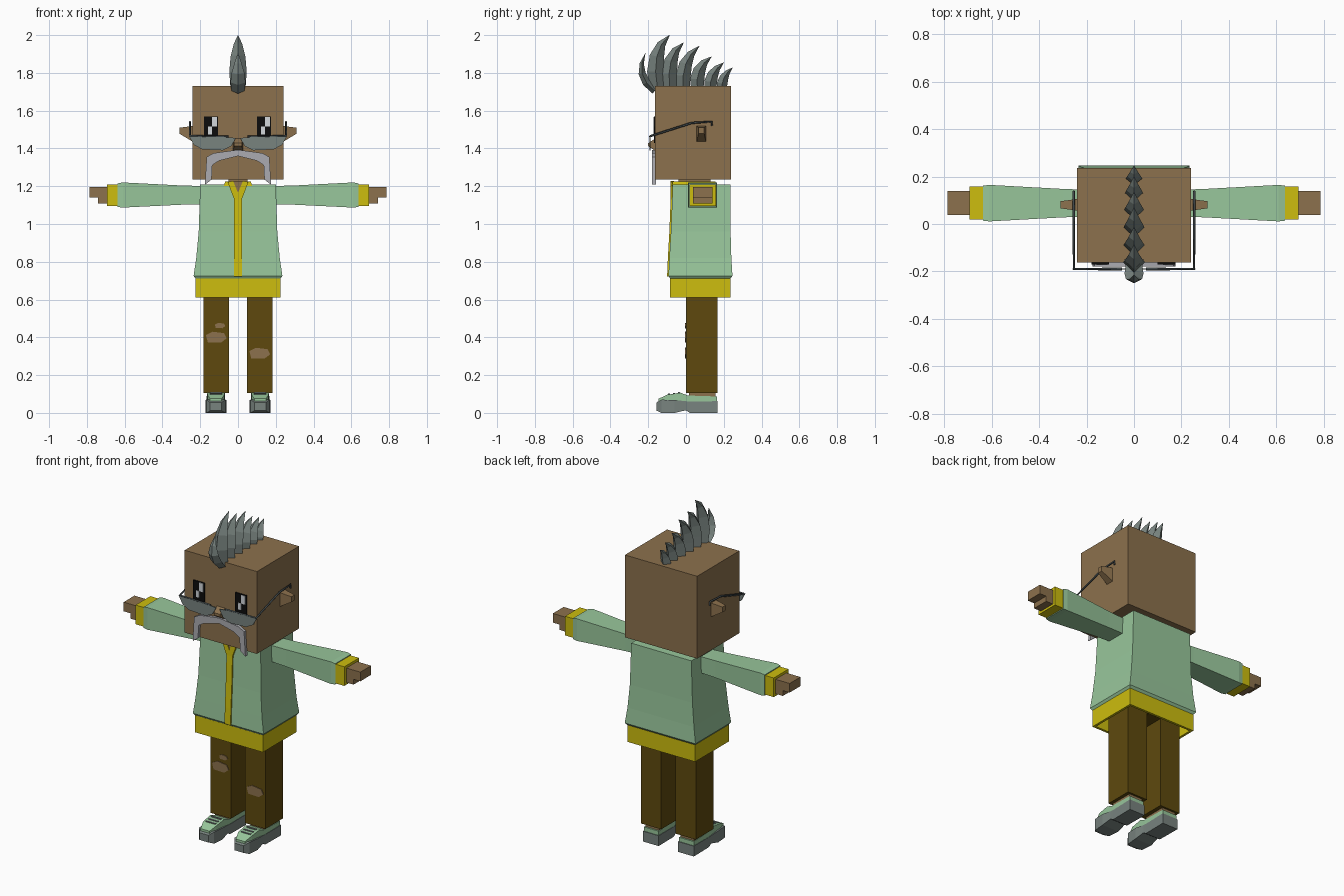
import bpy
import bmesh
from mathutils import Vector

default_cube = bpy.data.objects.get("Cube")
if default_cube:
    bpy.data.objects.remove(default_cube, do_unlink=True)


def make_material(name, hex_colour):
    """Flat material from a display colour, converted to linear."""
    channels = [c / 255 for c in bytes.fromhex(hex_colour)]
    linear = [c / 12.92 if c < .04 else ((c + .055) / 1.055) ** 2.4 for c in channels]
    material = bpy.data.materials.new(name)
    material.use_nodes = True
    material.diffuse_color = (*linear, 1)
    shader = material.node_tree.nodes["Principled BSDF"]
    shader.inputs["Base Color"].default_value = (*linear, 1)
    shader.inputs["Roughness"].default_value = .8
    return material


skin = make_material("brown skin", "8C714D")
green = make_material("mint green cloth", "98C69B")
yellow = make_material("mustard yellow trim", "CDBD0E")
trouser = make_material("dark brown trousers", "5E490D")
grey = make_material("slate grey", "78837F")
silver = make_material("silver whiskers", "ABABB1")
black = make_material("eye black", "0C0C0C")
white = make_material("eye highlight", "D4D8DC")
frame = make_material("dark frame", "40484A")


def build(name, rings, material, caps=True, side=1):
    """Skin a list of equal point rings into a closed flat-shaded part."""
    bm = bmesh.new()
    loops = [[bm.verts.new((p[0] * side, p[1], p[2])) for p in ring] for ring in rings]
    count = len(loops[0])
    for low, high in zip(loops, loops[1:]):
        for i in range(count):
            j = (i + 1) % count
            bm.faces.new((low[i], low[j], high[j], high[i]))
    if caps:
        bm.faces.new(loops[0])
        bm.faces.new(loops[-1])
    bmesh.ops.recalc_face_normals(bm, faces=bm.faces)
    mesh = bpy.data.meshes.new(name)
    bm.to_mesh(mesh)
    bm.free()
    mesh.materials.append(material)
    obj = bpy.data.objects.new(name, mesh)
    bpy.context.collection.objects.link(obj)
    return obj


def loft(name, axis, sections, material, centre=0, side=1, caps=True):
    """Rectangular sections (position, half width, low, high) along an axis."""
    rings = []
    for pos, half, low, high in sections:
        a, b = centre - half, centre + half
        ring = []
        for u, v in ((a, low), (b, low), (b, high), (a, high)):
            ring.append({"x": (pos, u, v), "y": (u, pos, v), "z": (u, v, pos)}[axis])
        rings.append(ring)
    return build(name, rings, material, caps, side)


def box(name, x, y, z, material, side=1):
    return loft(name, "z", [(h, (x[1] - x[0]) / 2, *y) for h in z], material,
                (x[0] + x[1]) / 2, side)


def plate(name, outline, y, depth, material, side=1):
    """Outline in x and z, extruded a little backwards from y."""
    return build(name, [[(x, d, z) for x, z in outline] for d in (y, y + depth)],
                 material, True, side)


def spike(name, base, control, tip, depth, width):
    """Curved horn with a diamond cross-section, in the centre plane."""
    base, control, tip = (Vector((0, *p)) for p in (base, control, tip))
    rings = []
    for t, taper in ((0, .85), (.25, 1), (.5, .85), (.75, .5), (1, .02)):
        middle = base * (1 - t) ** 2 + control * 2 * t * (1 - t) + tip * t * t
        tangent = ((control - base) * (1 - t) + (tip - control) * t).normalized()
        across = Vector((1, 0, 0))
        forward = tangent.cross(across) * depth * taper
        across = across * width * taper
        rings.append([middle + forward, middle + across, middle - forward, middle - across])
    return build(name, rings, grey)


# Head, neck and nose
box("head", (-.24, .24), (-.163, .237), (1.235, 1.73), skin)
box("neck", (-.05, .05), (-.04, .13), (1.2, 1.24), skin)
loft("nose", "y", [(-.16, .027, 1.385, 1.455), (-.2, .02, 1.412, 1.428)], skin)

# Mohawk, front curl first
mohawk = [
    ((-.165, 1.705), (-.275, 1.79), (-.215, 1.905), .022, .04),
    ((-.15, 1.71), (-.19, 1.92), (-.087, 2), .045, .046),
    ((-.085, 1.71), (-.11, 1.89), (-.013, 1.96), .042, .045),
    ((-.015, 1.71), (-.03, 1.87), (.07, 1.942), .04, .044),
    ((.06, 1.71), (.045, 1.83), (.135, 1.886), .038, .042),
    ((.13, 1.71), (.12, 1.8), (.2, 1.855), .034, .038),
    ((.19, 1.71), (.185, 1.78), (.246, 1.828), .028, .034),
]
for number, shape in enumerate(mohawk):
    spike(f"hair_spike_{number + 1}", *shape)

# Moustache: half outline mirrored across the centre
half = [(0, 1.393), (.13, 1.375), (.166, 1.355), (.175, 1.208),
        (.14, 1.235), (.136, 1.312), (.1, 1.335), (0, 1.36)]
whiskers = half + [(-x, z) for x, z in half[-2:0:-1]]
plate("moustache", whiskers, -.18, .02, silver)

# Eyes with stepped highlights
for label, left in (("right", -.18), ("left", .1)):
    box(label + "_eye", (left, left + .075), (-.17, -.16), (1.43, 1.57), black)
    box(label + "_eye_upper_glint", (left + .042, left + .069), (-.173, -.165),
        (1.515, 1.567), white)
    box(label + "_eye_lower_glint", (left + .022, left + .042), (-.173, -.165),
        (1.475, 1.515), white)

for label, side in (("right", -1), ("left", 1)):
    # Ear
    loft(label + "_ear", "x", [(.23, .026, 1.43, 1.52), (.31, .015, 1.478, 1.51)],
         skin, .081, side)

    # Half-moon lens and temple arm
    lens = [(.012, 1.455), (.06, 1.46), (.26, 1.467), (.235, 1.42), (.19, 1.395),
            (.08, 1.39), (.035, 1.412)]
    plate(label + "_lens", lens, -.193, .006, grey, side)
    curve = bpy.data.curves.new(label + "_temple", "CURVE")
    curve.dimensions = "3D"
    curve.bevel_depth = .006
    curve.bevel_resolution = 0
    curve.use_fill_caps = True
    curve.materials.append(frame)
    path = [(.05, -.19, 1.462), (.254, -.19, 1.465), (.254, .03, 1.535),
            (.254, .135, 1.542), (.254, .137, 1.52)]
    line = curve.splines.new("POLY")
    line.points.add(len(path) - 1)
    for point, (x, y, z) in zip(line.points, path):
        point.co = (x * side, y, z, 1)
    bpy.context.collection.objects.link(bpy.data.objects.new(label + "_temple", curve))

    # Sleeve, cuff and hand
    loft(label + "_sleeve", "x", [(.15, .055, 1.105, 1.2), (.3, .06, 1.102, 1.204),
         (.61, .077, 1.087, 1.22), (.637, .074, 1.09, 1.215)], green, .088, side)
    loft(label + "_cuff", "x", [(.63, .07, 1.095, 1.21), (.694, .07, 1.095, 1.21)],
         yellow, .088, side)
    box(label + "_fingers", (.68, .787), (.038, .14), (1.14, 1.195), skin, side)
    box(label + "_palm", (.68, .742), (.038, .14), (1.108, 1.15), skin, side)

    # Trouser leg and ankle
    box(label + "_leg", (.048, .182), (0, .167), (.105, .72), trouser, side)
    box(label + "_ankle", (.072, .162), (.015, .155), (.07, .115), skin, side)

    # Shoe: sole, upper and laces
    loft(label + "_sole", "y", [(-.157, .03, .012, .055), (-.13, .05, 0, .07),
         (-.06, .056, 0, .068), (0, .05, .014, .062), (.02, .05, 0, .06),
         (.167, .052, 0, .062)], grey, .117, side)
    loft(label + "_shoe_upper", "y", [(-.145, .03, .05, .075), (-.1, .045, .05, .096),
         (-.03, .047, .05, .107), (.01, .048, .05, .092), (.163, .049, .05, .087)],
         green, .117, side)
    for number in range(3):
        y = -.095 + number * .026
        top = .1 + number * .004
        box(f"{label}_lace_{number + 1}", (.085, .149), (y, y + .01),
            (top - .008, top + .002), grey, side)

# Torn knees
tear = [(-.055, .012), (-.02, .03), (.042, .022), (.055, -.005), (.025, -.028), (-.045, -.026)]
for name, x, z, size in (("right_knee_tear", -.115, .4, 1), ("right_small_tear", -.095, .462, .5),
                         ("left_knee_tear", .115, .315, 1)):
    plate(name, [(x + u * size, z + v * size) for u, v in tear], -.004, .008, skin)

# Jacket body with flared hem, over a hollow waistband
loft("jacket", "z", [(.708, .222, -.082, .232), (.725, .235, -.093, .246),
     (.82, .221, -.088, .24), (.96, .208, -.08, .236), (1.21, .2, -.07, .235)], green)
waistband = loft("waistband", "z", [(z, .225, -.085, .235) for z in (.61, .712)],
                 yellow, caps=False)
wall = waistband.modifiers.new("wall", "SOLIDIFY")
wall.thickness = .02
wall.offset = -1
box("hips", (-.182, .182), (0, .167), (.65, .715), trouser)

# Zip, collar and open neck
loft("zip", "z", [(.722, .02, -.1, -.08), (.82, .02, -.096, -.07),
     (.96, .02, -.088, -.07), (1.16, .02, -.08, -.06)], yellow)
loft("collar", "z", [(1.2, .075, -.074, .16), (1.226, .068, -.07, .155)], yellow)
plate("open_neck", [(0, 1.15), (.032, 1.228), (-.032, 1.228)], -.079, .009, skin)
for label, side in (("right", -1), ("left", 1)):
    plate(label + "_lapel", [(0, 1.13), (.02, 1.13), (.055, 1.222), (.026, 1.228), (0, 1.165)],
          -.083, .02, yellow, side)
